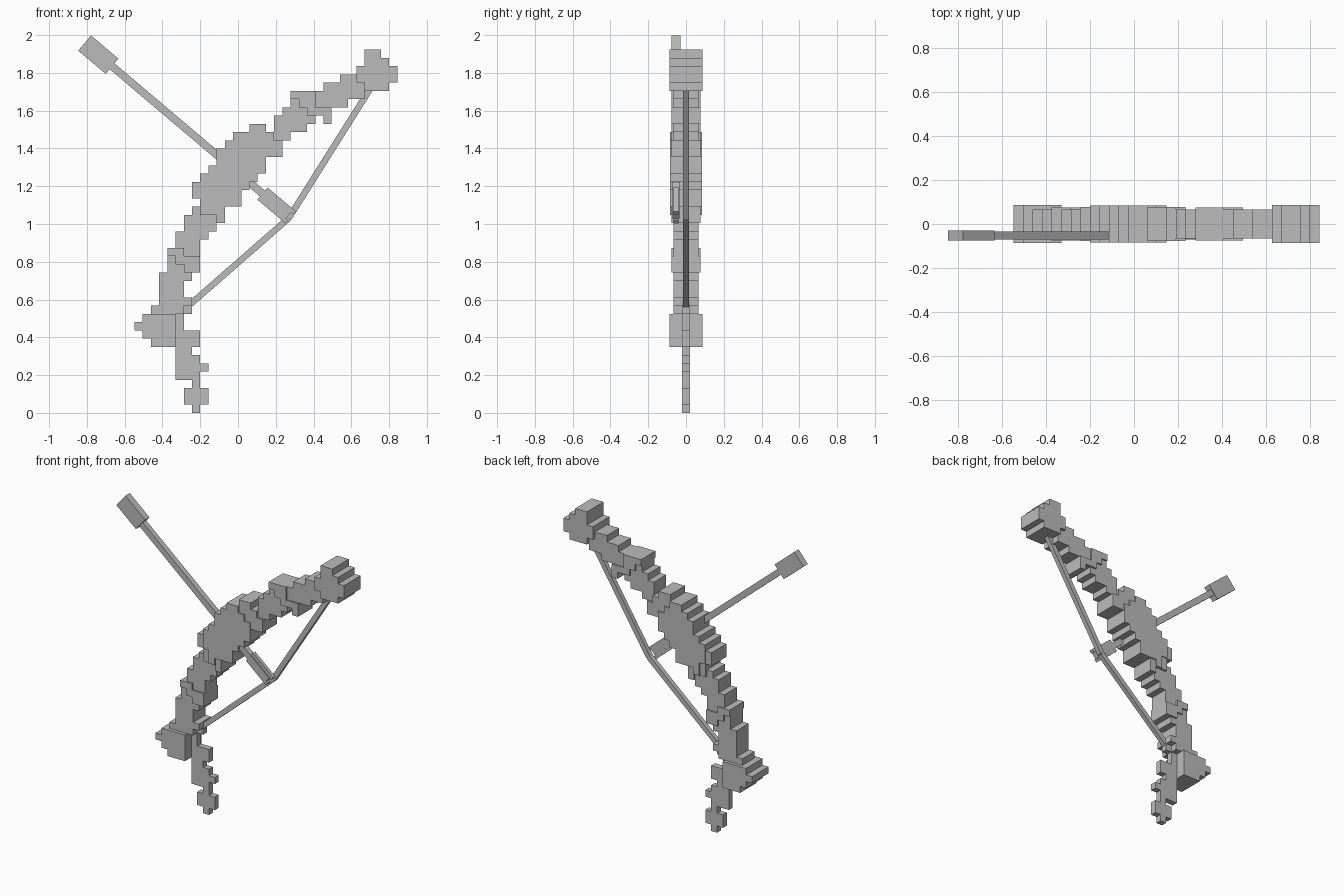
import bpy
import bmesh
from mathutils import Vector, Matrix

STEP_X, STEP_Z, LEFT = 0.0435, 0.0437, -0.548

cube = bpy.data.objects.get("Cube")
if cube:
    bpy.data.objects.remove(cube, do_unlink=True)

grey = bpy.data.materials.new("plain grey")
grey.use_nodes = True
GREY = (0.5, 0.5, 0.5, 1)
grey.diffuse_color = GREY
grey.node_tree.nodes["Principled BSDF"].inputs["Base Color"].default_value = GREY


def finish(name, bm):
    """Turn a bmesh into a flat shaded grey object."""
    bmesh.ops.recalc_face_normals(bm, faces=bm.faces)
    mesh = bpy.data.meshes.new(name)
    bm.to_mesh(mesh)
    bm.free()
    mesh.materials.append(grey)
    obj = bpy.data.objects.new(name, mesh)
    bpy.context.collection.objects.link(obj)
    return obj


def stepped_slab(name, half_depth, first_row, spans):
    """Extrude a stair-stepped outline; each span is (left, right) for one row."""
    left, right = [], []
    for row, (a, b) in enumerate(spans, first_row):
        for r in (row, row + 1):
            left.append((a, r))
            right.append((b, r))
    outline = list(dict.fromkeys(left + right[::-1]))
    bm = bmesh.new()
    verts = [bm.verts.new((LEFT + c * STEP_X, -half_depth, r * STEP_Z))
             for c, r in outline]
    face = bm.faces.new(verts)
    extruded = bmesh.ops.extrude_face_region(bm, geom=[face], use_keep_orig=True)
    moved = [v for v in extruded["geom"] if isinstance(v, bmesh.types.BMVert)]
    bmesh.ops.translate(bm, verts=moved, vec=(0, 2 * half_depth, 0))
    return finish(name, bm)


def bar(name, start, end, width, depth, y=0.0, offset=0.0):
    """Box running between two (x, z) points, optionally shifted sideways."""
    a, b = Vector((start[0], y, start[1])), Vector((end[0], y, end[1]))
    along = (b - a).normalized()
    across = Vector((0, 1, 0))
    side = along.cross(across)
    frame = Matrix((along, across, side)).transposed().to_4x4()
    frame.translation = (a + b) / 2 + side * offset
    size = Matrix.Diagonal(((b - a).length, depth, width, 1))
    bm = bmesh.new()
    bmesh.ops.create_cube(bm, size=1, matrix=frame @ size)
    return finish(name, bm)


# Bow body, from the thin lower tail up to the upper tip
stepped_slab("lower_tail", 0.02, 0, [
    (7, 8), (6, 9), (6, 9), (7, 8), (5, 8), (5, 9), (5, 8), (5, 7),
    (5, 8), (5, 8), (5, 6), (5, 6), (5, 7)])
stepped_slab("lower_knob", 0.087, 8, [(2, 5), (1, 5), (0, 5), (1, 5)])
stepped_slab("lower_limb", 0.065, 11, [
    (3, 5), (2, 6), (3, 7), (3, 6), (3, 6), (3, 7), (4, 8), (4, 8),
    (4, 8), (5, 8), (5, 9), (6, 10), (6, 11), (7, 11)])
stepped_slab("lower_band", 0.076, 17, [(6, 8), (5, 8), (4, 6)])
stepped_slab("lower_grip_collar", 0.078, 23, [
    (10, 11), (8, 11), (8, 10), (7, 9), (7, 9)])
stepped_slab("grip", 0.085, 24, [
    (9, 10), (9, 13), (8, 13), (8, 14), (8, 15), (9, 16), (10, 16),
    (10, 16), (11, 15), (12, 14)])
stepped_slab("upper_grip_collar", 0.078, 31, [
    (16, 18), (15, 18), (14, 17), (14, 16)])
stepped_slab("upper_limb", 0.065, 32, [
    (14, 18), (15, 19), (17, 21), (17, 22), (18, 23), (19, 26),
    (19, 28), (23, 28), (25, 28)])
stepped_slab("upper_band", 0.076, 35, [(23, 24), (21, 24), (20, 22), (19, 22)])
stepped_slab("upper_tip", 0.087, 39, [
    (28, 31), (27, 32), (27, 32), (28, 31), (28, 30)])

# Drawn bowstring
NOCK = (0.268, 1.03)
bar("lower_string", (-0.27, 0.56), NOCK, 0.033, 0.03)
bar("upper_string", NOCK, (0.715, 1.74), 0.033, 0.03)

# Arrow lying on the front half of the grip
HEAD, TAIL = Vector((-0.812, 1.958)), Vector((0.267, 1.045))
ARROW_Y = -0.053
direction = (TAIL - HEAD).normalized()
bar("arrow_shaft", HEAD + direction * 0.18, TAIL, 0.04, 0.036, ARROW_Y)
bar("arrow_head", HEAD, HEAD + direction * 0.19, 0.105, 0.046, ARROW_Y)
for side, label in ((-1, "lower"), (1, "upper")):
    bar(label + "_fletching", TAIL - direction * 0.18, TAIL + direction * 0.015,
        0.022, 0.024, ARROW_Y, side * 0.031)
